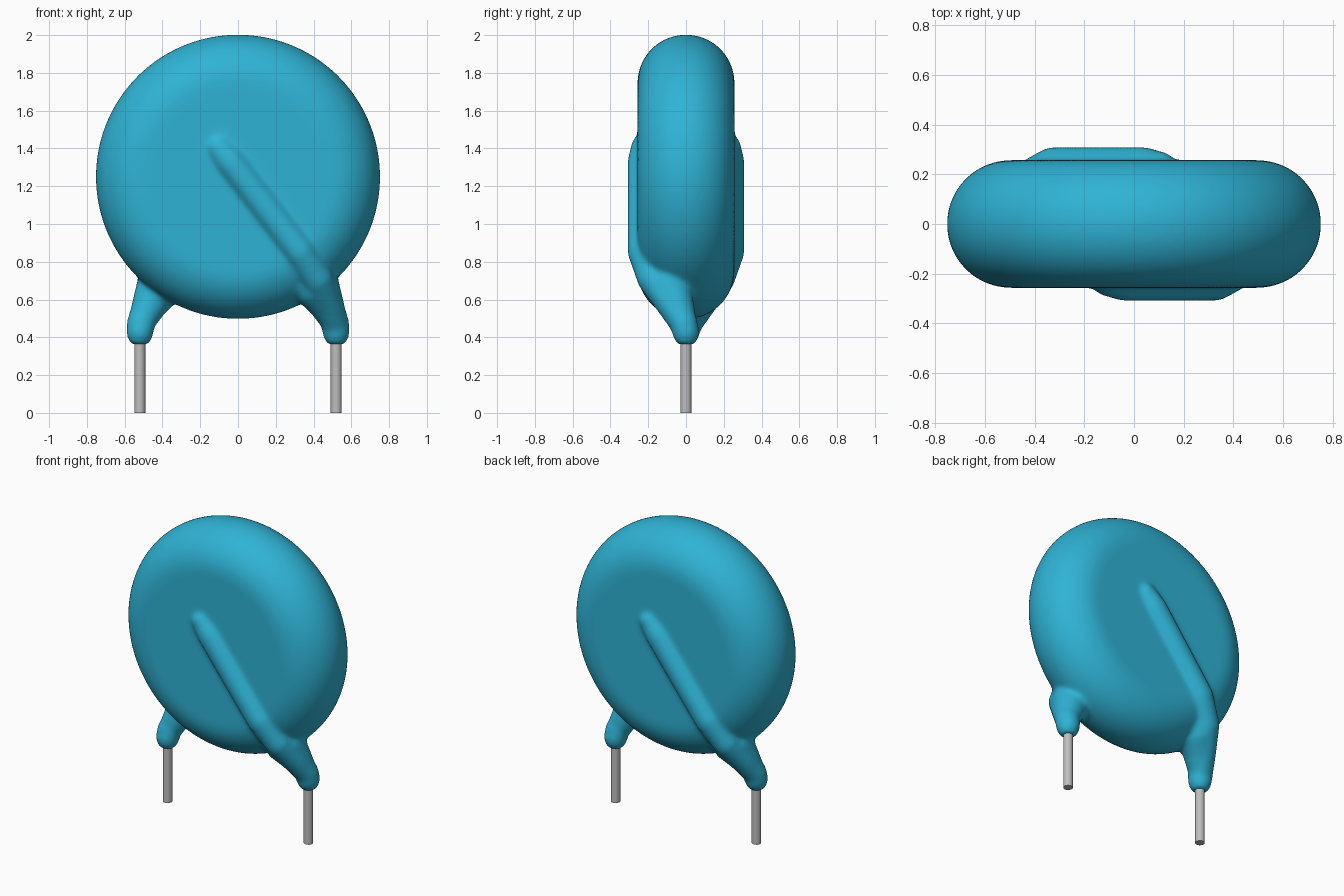
import bpy, bmesh, math
from mathutils import Matrix, Vector

cube = bpy.data.objects.get("Cube")
if cube:
    bpy.data.objects.remove(cube, do_unlink=True)


def material(name, rgb):
    m = bpy.data.materials.new(name)
    m.use_nodes = True
    m.diffuse_color = (*rgb, 1)
    m.node_tree.nodes["Principled BSDF"].inputs["Base Color"].default_value = (*rgb, 1)
    return m


teal = material("teal coating", (0.028, 0.45, 0.665))
metal = material("lead metal", (0.52, 0.52, 0.52))


def add_object(name, bm, mat):
    bmesh.ops.recalc_face_normals(bm, faces=bm.faces)
    mesh = bpy.data.meshes.new(name)
    bm.to_mesh(mesh)
    bm.free()
    mesh.materials.append(mat)
    ob = bpy.data.objects.new(name, mesh)
    bpy.context.collection.objects.link(ob)
    return ob


def add_disc(bm, radius, half, centre_z):
    """Flat-faced disc with a fully round rim, turned about the y axis."""
    flat = radius - half
    points = [(0, -half)]
    for i in range(25):
        a = -math.pi / 2 + math.pi * i / 24
        points.append((flat + half * math.cos(a), half * math.sin(a)))
    points.append((0, half))
    verts = [bm.verts.new((x, y, centre_z)) for x, y in points]
    edges = [bm.edges.new(pair) for pair in zip(verts, verts[1:])]
    bmesh.ops.spin(bm, geom=verts + edges, cent=(0, 0, centre_z), axis=(0, 1, 0),
                   angle=math.tau, steps=96, use_duplicate=False)
    bmesh.ops.remove_doubles(bm, verts=bm.verts, dist=1e-4)


def add_tube(bm, path, side, sides=20):
    """Closed tube through (x, y, z, radius) points, turned half round for side -1."""
    pts = [Vector((p[0] * side, p[1] * side, p[2])) for p in path]
    rings = []
    for i, p in enumerate(pts):
        tangent = (pts[min(i + 1, len(pts) - 1)] - pts[max(i - 1, 0)]).normalized()
        u = tangent.cross(Vector((0, side, 0.01))).normalized()
        v = tangent.cross(u)
        r = path[i][3]
        rings.append([bm.verts.new(p + r * (math.cos(a) * u + math.sin(a) * v))
                      for a in (math.tau * k / sides for k in range(sides))])
    for a, b in zip(rings, rings[1:]):
        for k in range(sides):
            n = (k + 1) % sides
            bm.faces.new((a[k], a[n], b[n], b[k]))
    bm.faces.new(rings[0])
    bm.faces.new(rings[-1])


# Buried wire ridge running down the face and out to the foot
ridge = [(-0.15, -0.18, 1.46, 0.05), (-0.11, -0.215, 1.415, 0.075),
         (-0.04, -0.228, 1.33, 0.083), (0.33, -0.228, 0.85, 0.083),
         (0.42, -0.175, 0.71, 0.085), (0.48, -0.075, 0.57, 0.08),
         (0.515, -0.01, 0.47, 0.076), (0.52, 0, 0.42, 0.073),
         (0.52, 0, 0.385, 0.062), (0.52, 0, 0.362, 0.045)]
# Thickened root where the foot meets the rim
root = [(0.515, -0.01, 0.47, 0.07), (0.47, -0.05, 0.57, 0.095),
        (0.42, -0.09, 0.66, 0.125), (0.36, -0.1, 0.76, 0.13)]

# Coated body: disc and feet fused into one soft skin
bm = bmesh.new()
add_disc(bm, 0.753, 0.257, 1.25)
for side in (1, -1):
    add_tube(bm, ridge, side)
    add_tube(bm, root, side)
body = add_object("coated_body", bm, teal)
fuse = body.modifiers.new("fuse", "REMESH")
fuse.mode = "VOXEL"
fuse.voxel_size = 0.013
fuse.use_smooth_shade = True
soften = body.modifiers.new("soften", "SMOOTH")
soften.factor = 0.5
soften.iterations = 16

# Bare metal leads
for name, x in (("left_lead", 0.52), ("right_lead", -0.52)):
    bm = bmesh.new()
    bmesh.ops.create_cone(bm, cap_ends=True, segments=24, radius1=0.029, radius2=0.029,
                          depth=0.45, matrix=Matrix.Translation((x, 0, 0.225)))
    lead = add_object(name, bm, metal)
    bpy.ops.object.select_all(action="DESELECT")
    lead.select_set(True)
    bpy.context.view_layer.objects.active = lead
    bpy.ops.object.shade_smooth_by_angle()
